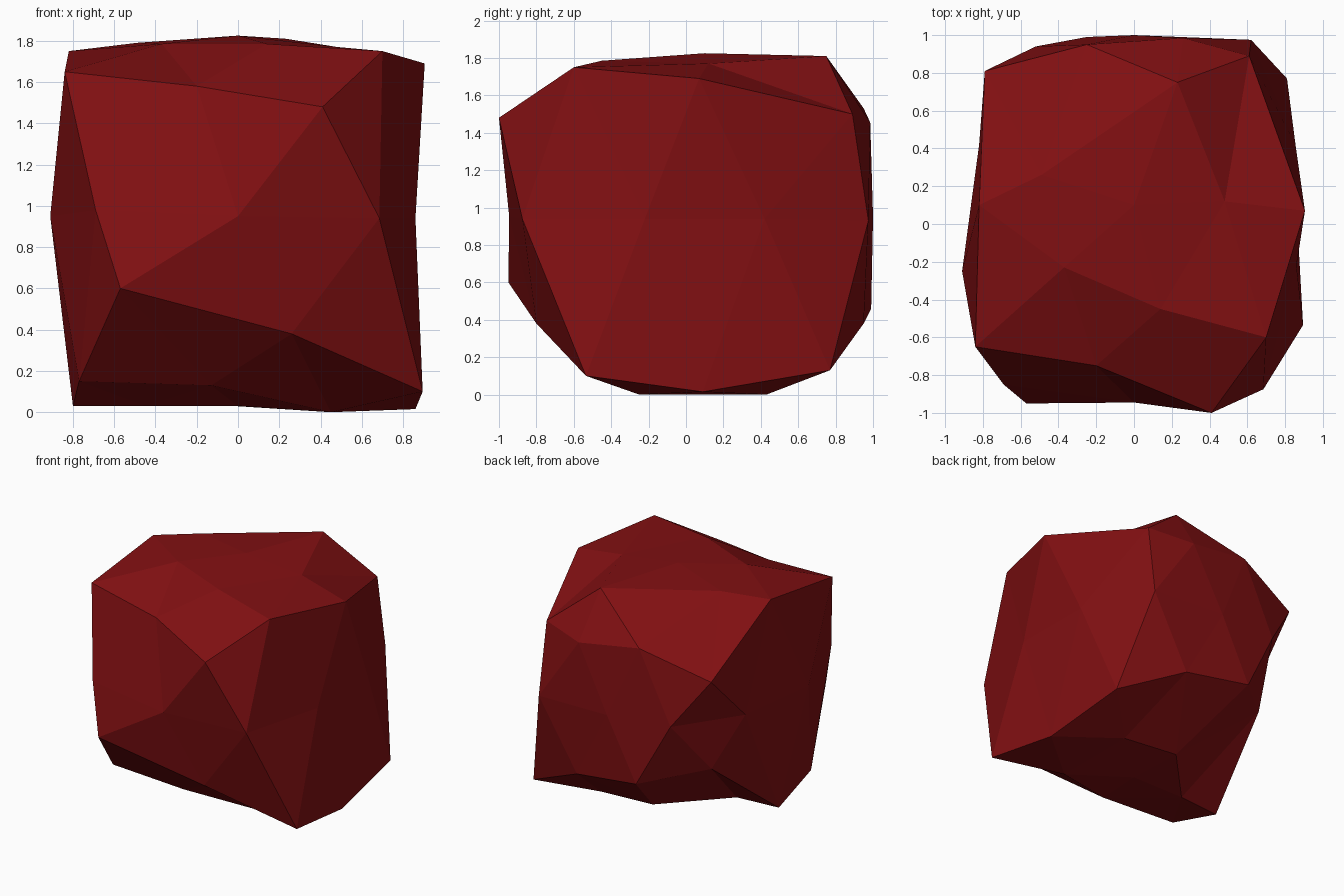
import bpy, bmesh
from itertools import combinations

# Twelve main corners of the rock (a squared-off, irregular icosahedron)
corners = {
    "X": (0.00, 0.10, 1.825),   # top
    "A": (0.41, -1.00, 1.48), "F": (0.905, 0.07, 1.69), "J": (0.26, 0.985, 1.455),
    "G": (-0.79, 0.81, 1.35), "C": (-0.84, -0.65, 1.65),     # upper ring
    "E": (0.895, -0.535, 0.10), "I": (0.81, 0.77, 0.13), "K": (-0.25, 0.99, 0.46),
    "L": (-0.80, -0.03, 0.03), "B": (-0.57, -0.95, 0.60),    # lower ring
    "M": (0.00, 0.00, 0.03),    # bottom
}

# One bulged point on each edge between two corners
mids = {
    "XA": (0.14, -0.45, 1.785), "XF": (0.48, 0.12, 1.77), "XJ": (0.23, 0.75, 1.81),
    "XG": (-0.49, 0.26, 1.79), "XC": (-0.37, -0.23, 1.785),
    "AF": (0.70, -0.60, 1.75), "FJ": (0.61, 0.89, 1.50), "JG": (-0.25, 0.95, 1.53),
    "GC": (-0.82, 0.10, 1.75), "CA": (-0.20, -0.75, 1.58),
    "AE": (0.685, -0.875, 0.94), "AB": (0.00, -0.945, 0.95), "CB": (-0.69, -0.85, 0.98),
    "CL": (-0.91, -0.25, 0.95), "GL": (-0.82, 0.42, 0.95), "GK": (-0.52, 0.94, 0.97),
    "JK": (0.00, 1.00, 0.95), "JI": (0.62, 0.975, 0.93), "FI": (0.855, 0.42, 0.94),
    "FE": (0.86, -0.22, 0.94),
    "EI": (0.86, 0.09, 0.015), "IK": (0.30, 0.95, 0.38), "KL": (-0.66, 0.62, 0.55),
    "LB": (-0.77, -0.48, 0.15), "BE": (0.26, -0.80, 0.38),
    "ME": (0.45, -0.25, 0.0), "MI": (0.45, 0.43, 0.0), "MK": (-0.02, 0.45, 0.03),
    "ML": (-0.45, 0.00, 0.03), "MB": (-0.13, -0.50, 0.13),
}

bm = bmesh.new()
vert = {frozenset(k): bm.verts.new(co) for k, co in {**corners, **mids}.items()}

# Every three mutually linked corners make a facet, split into four triangles
for a, b, c in combinations(corners, 3):
    va, vb, vc = (vert[frozenset(k)] for k in (a, b, c))
    ab, bc, ca = (vert.get(frozenset(k)) for k in (a + b, b + c, c + a))
    if ab and bc and ca:
        for tri in ((va, ab, ca), (vb, bc, ab), (vc, ca, bc), (ab, bc, ca)):
            bm.faces.new(tri)
bmesh.ops.recalc_face_normals(bm, faces=bm.faces)

mesh = bpy.data.meshes.new("rock")
bm.to_mesh(mesh)
bm.free()

# Single flat colour
red = bpy.data.materials.new("dark red")
red.diffuse_color = (0.22, 0.005, 0.006, 1.0)
mesh.materials.append(red)

rock = bpy.data.objects.new("rock", mesh)
bpy.context.collection.objects.link(rock)
